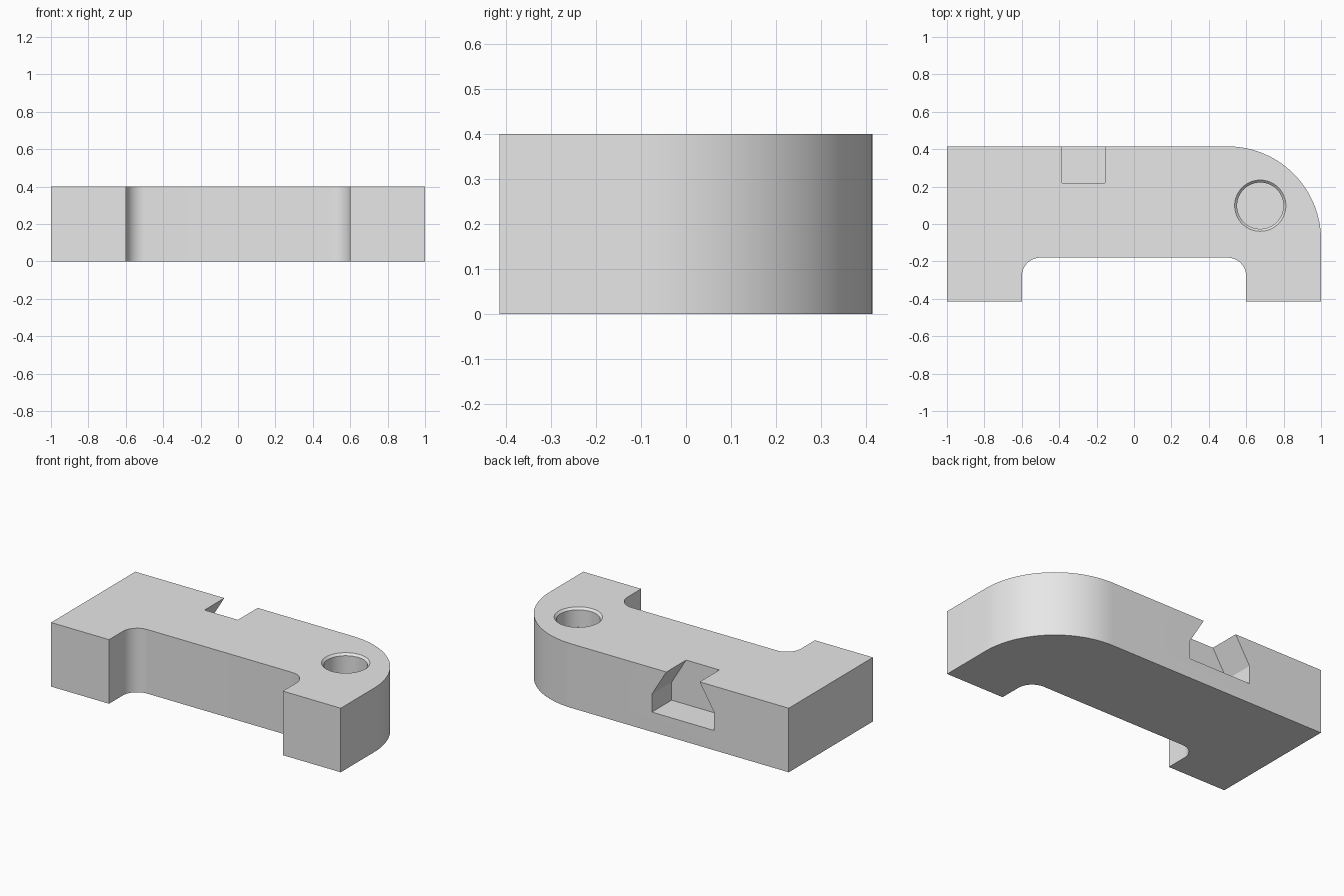
import bpy
import bmesh
from math import cos, sin, pi, radians
from mathutils import Vector

if "Cube" in bpy.data.objects:
    bpy.data.objects.remove(bpy.data.objects["Cube"], do_unlink=True)

HEIGHT = 0.4
BACK = 0.415


def arc(cx, cy, r, start, end, steps):
    """Points along an arc, angles in degrees."""
    angles = [radians(start + (end - start) * i / steps) for i in range(steps + 1)]
    return [(cx + r * cos(a), cy + r * sin(a)) for a in angles]


def prism(name, base, offset):
    """Closed solid swept from a flat outline along an offset."""
    bm = bmesh.new()
    face = bm.faces.new([bm.verts.new(p) for p in base])
    swept = bmesh.ops.extrude_face_region(bm, geom=[face])
    verts = [g for g in swept["geom"] if isinstance(g, bmesh.types.BMVert)]
    bmesh.ops.translate(bm, vec=Vector(offset), verts=verts)
    return finish(name, bm)


def finish(name, bm):
    bmesh.ops.recalc_face_normals(bm, faces=bm.faces)
    mesh = bpy.data.meshes.new(name)
    bm.to_mesh(mesh)
    bm.free()
    obj = bpy.data.objects.new(name, mesh)
    bpy.context.collection.objects.link(obj)
    return obj


def cut(target, cutter):
    cutter.hide_render = True
    mod = target.modifiers.new(cutter.name, "BOOLEAN")
    mod.operation = "DIFFERENCE"
    mod.solver = "EXACT"
    mod.object = cutter
    bpy.context.view_layer.objects.active = target
    bpy.ops.object.modifier_apply(modifier=mod.name)
    bpy.data.objects.remove(cutter, do_unlink=True)


# Block with two front legs, filleted recess and one rounded back corner
outline = [(-1, BACK), (-1, -BACK), (-0.6, -BACK)]
outline += arc(-0.5, -0.28, 0.1, 180, 90, 16)
outline += arc(0.5, -0.28, 0.1, 90, 0, 16)
outline += [(0.6, -BACK), (1, -BACK)]
outline += arc(0.5, BACK - 0.5, 0.5, 0, 90, 40)
block = prism("bracket_block", [(x, y, 0) for x, y in outline], (0, 0, HEIGHT))

# Dovetail slot in the back edge, its sides continued above the top face
half = [(0.215, 0.123), (0.215, 0.235), (0.115, HEIGHT), (0.115, HEIGHT + 0.1)]
section = half + [(-x, z) for x, z in reversed(half)]
slot = prism("dovetail_slot", [(x - 0.27, 0.22, z) for x, z in section], (0, 0.4, 0))
cut(block, slot)

# Blind hole with a chamfered rim
bm = bmesh.new()
rings = []
for r, z in [(0.124, 0.28), (0.124, HEIGHT - 0.013), (0.137, HEIGHT), (0.137, HEIGHT + 0.1)]:
    rings.append([bm.verts.new((x, y, z)) for x, y in arc(0.675, 0.098, r, 0, 360, 64)[:-1]])
for low, high in zip(rings, rings[1:]):
    for i in range(len(low)):
        bm.faces.new((low[i - 1], low[i], high[i], high[i - 1]))
bm.faces.new(rings[0])
bm.faces.new(rings[-1])
cut(block, finish("blind_hole", bm))

# Plain grey
grey = bpy.data.materials.new("plain_grey")
grey.use_nodes = True
colour = (0.8, 0.8, 0.8, 1)
grey.diffuse_color = colour
grey.node_tree.nodes["Principled BSDF"].inputs["Base Color"].default_value = colour
block.data.materials.clear()
block.data.materials.append(grey)

# Smooth curves, sharp edges
bpy.ops.object.select_all(action="DESELECT")
block.select_set(True)
bpy.context.view_layer.objects.active = block
bpy.ops.object.shade_smooth_by_angle(angle=radians(25))
